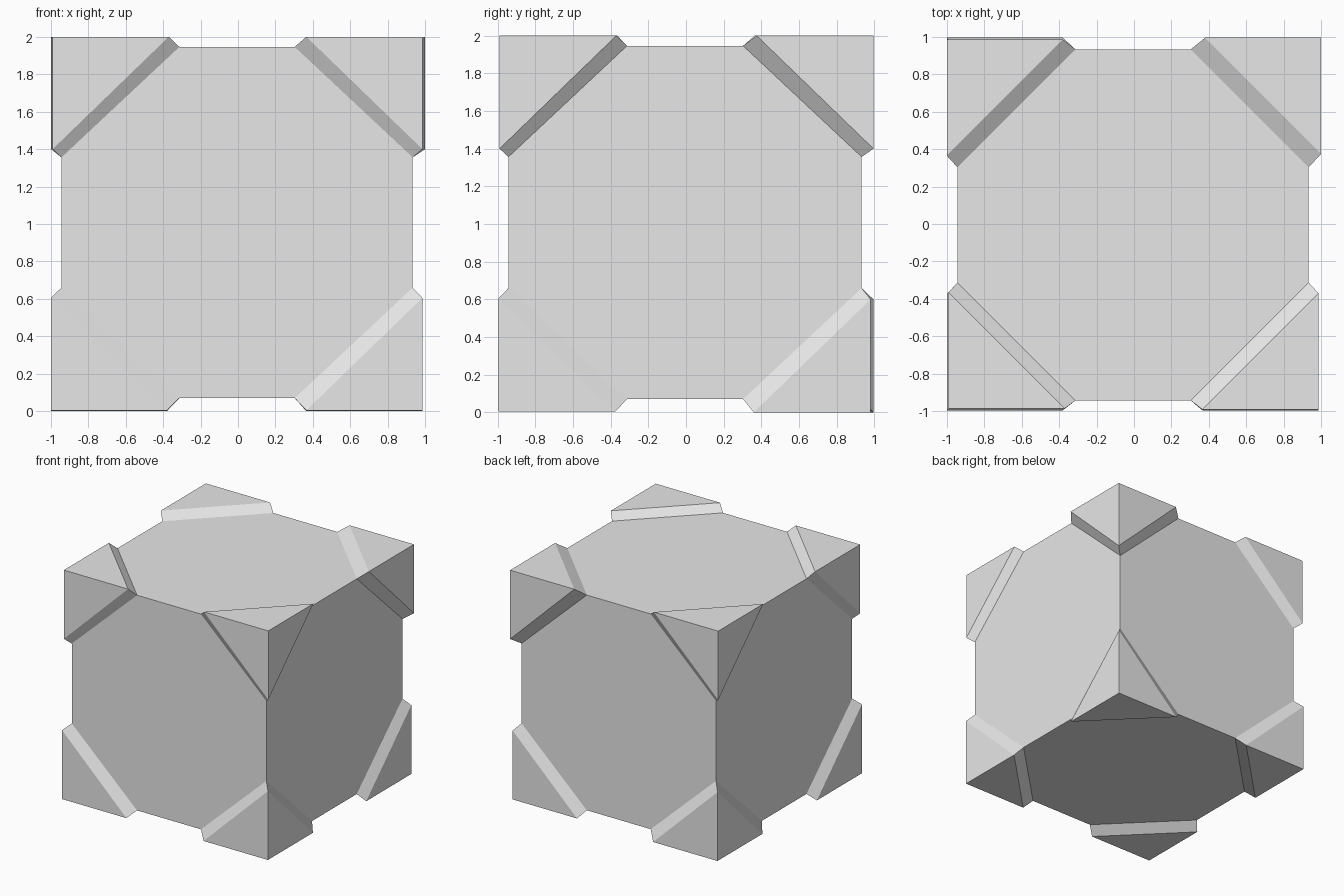
import bpy, bmesh
from mathutils import Vector

old = bpy.data.objects.get("Cube")
if old:
    bpy.data.objects.remove(old, do_unlink=True)

grey = bpy.data.materials.new("plain_grey")
grey.use_nodes = True
COLOUR = (0.8, 0.8, 0.8, 1)
grey.diffuse_color = COLOUR
grey.node_tree.nodes["Principled BSDF"].inputs["Base Color"].default_value = COLOUR

CENTRE = Vector((-0.005, -0.005, 1.008))
HALF = 0.938
OUTER = (0.62, 0.62, 0.60)   # cap leg lengths on the raised faces
INNER = (0.63, 0.63, 0.59)   # cap leg lengths on the block


def add_object(name, bm):
    bmesh.ops.recalc_face_normals(bm, faces=bm.faces)
    mesh = bpy.data.meshes.new(name)
    bm.to_mesh(mesh)
    bm.free()
    mesh.materials.append(grey)
    obj = bpy.data.objects.new(name, mesh)
    bpy.context.collection.objects.link(obj)


def corner_cap(name, tip):
    """Raised cube corner with bevelled edges flaring down to the block."""
    tip = Vector(tip)
    signs = [1 if t > c else -1 for t, c in zip(tip, CENTRE)]
    base = CENTRE + HALF * Vector(signs)
    bm = bmesh.new()
    top = bm.verts.new(tip)
    upper, lower = [], []
    for axis in range(3):
        p, q = tip.copy(), base.copy()
        p[axis] -= signs[axis] * OUTER[axis]
        q[axis] -= signs[axis] * INNER[axis]
        upper.append(bm.verts.new(p))
        lower.append(bm.verts.new(q))
    for i in range(3):
        j = (i + 1) % 3
        bm.faces.new((top, upper[i], upper[j]))
        bm.faces.new((upper[i], lower[i], lower[j], upper[j]))
    bm.faces.new(lower)
    add_object(name, bm)


# Central block
bm = bmesh.new()
bmesh.ops.create_cube(bm, size=2 * HALF)
bmesh.ops.translate(bm, verts=bm.verts, vec=CENTRE)
add_object("block", bm)

# Eight corner caps, slightly uneven
tips = {
    "top_back_left": (1.0, 0.995, 2.0),
    "top_front_left": (0.985, -0.99, 2.0),
    "top_front_right": (-0.99, -0.985, 2.0),
    "top_back_right": (-1.0, 0.985, 2.0),
    "bottom_back_left": (0.985, 0.98, 0.0),
    "bottom_front_left": (0.985, -0.995, 0.005),
    "bottom_front_right": (-1.0, -0.995, 0.005),
    "bottom_back_right": (-1.0, 0.995, 0.0),
}
for place, tip in tips.items():
    corner_cap("corner_cap_" + place, tip)
